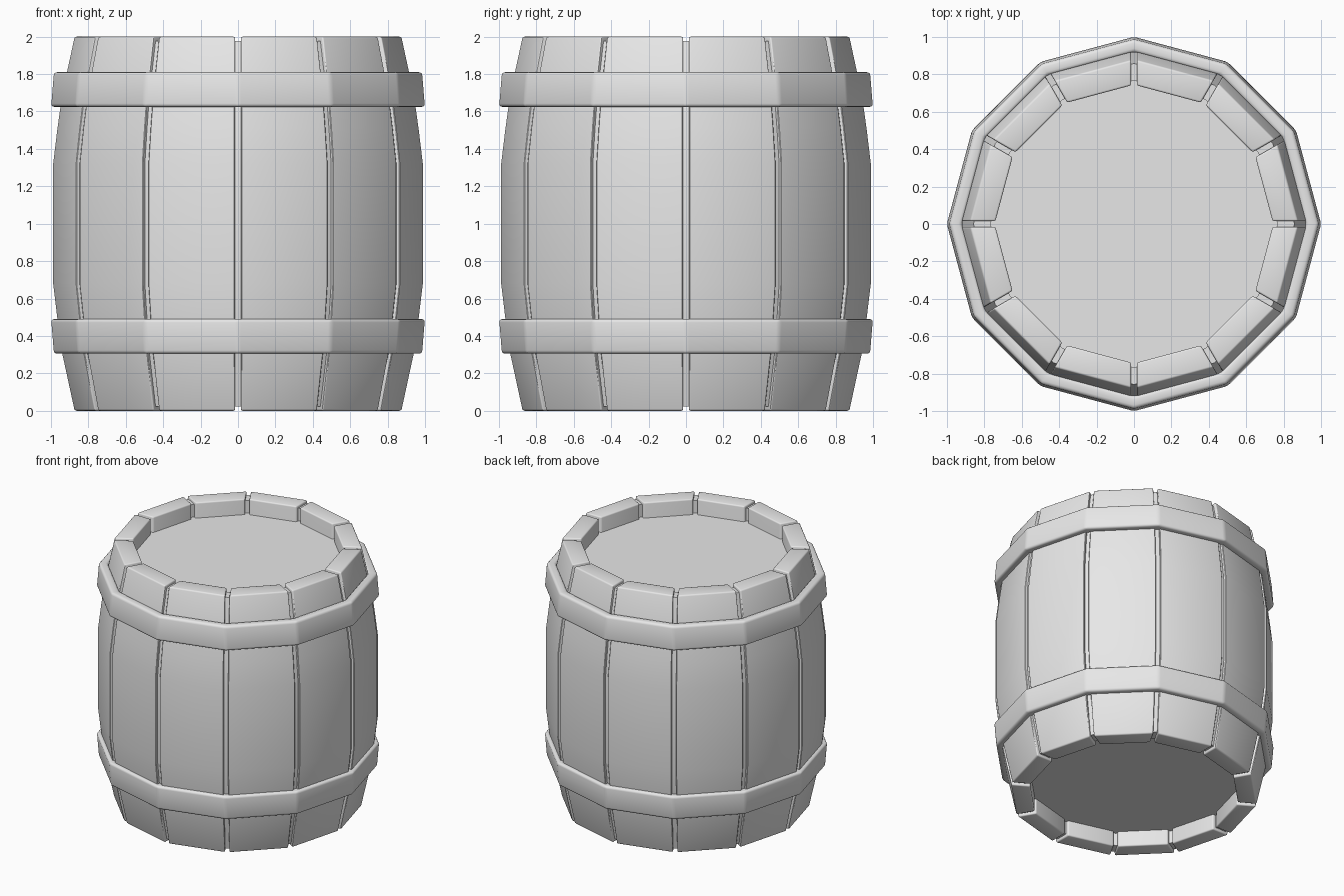
import bpy
import bmesh
from math import cos, sin, pi, radians
from mathutils import Matrix, Vector

SIDES = 12
STEP = 2 * pi / SIDES
GAP = 0.016          # half the groove between two staves
RIM_INNER = 0.745
LID_DEPTH = 0.12

old = bpy.data.objects.get("Cube")
if old:
    bpy.data.objects.remove(old, do_unlink=True)

grey = bpy.data.materials.new("plain_grey")
grey.use_nodes = True
grey.diffuse_color = (0.8, 0.8, 0.8, 1)
grey.node_tree.nodes["Principled BSDF"].inputs["Base Color"].default_value = (0.8, 0.8, 0.8, 1)


def finish(name, bm, bevel, limit):
    """Turn a bmesh into a softly bevelled, smooth shaded object."""
    bmesh.ops.remove_doubles(bm, verts=bm.verts, dist=1e-5)
    bmesh.ops.recalc_face_normals(bm, faces=bm.faces)
    mesh = bpy.data.meshes.new(name)
    bm.to_mesh(mesh)
    bm.free()
    mesh.materials.append(grey)
    obj = bpy.data.objects.new(name, mesh)
    bpy.context.collection.objects.link(obj)
    bpy.ops.object.select_all(action='DESELECT')
    bpy.context.view_layer.objects.active = obj
    obj.select_set(True)
    if bevel:
        mod = obj.modifiers.new("soft_edges", 'BEVEL')
        mod.width = bevel
        mod.segments = 3
        mod.limit_method = 'ANGLE'
        mod.angle_limit = radians(limit)
        bpy.ops.object.modifier_apply(modifier=mod.name)
    bpy.ops.object.shade_smooth_by_angle(angle=radians(35))
    return obj


def lathe(name, profile, closed, bevel=0, limit=25):
    """Spin a (radius, z) profile into a twelve-sided body."""
    bm = bmesh.new()
    verts = [bm.verts.new((r, 0, z)) for r, z in profile]
    pairs = list(zip(verts, verts[1:] + verts[:1]))
    edges = [bm.edges.new(p) for p in (pairs if closed else pairs[:-1])]
    bmesh.ops.spin(bm, geom=verts + edges, cent=(0, 0, 0), axis=(0, 0, 1),
                   angle=2 * pi, steps=SIDES, use_duplicate=False)
    return finish(name, bm, bevel, limit)


# Bulging outer profile shared by the staves and the core
outer = [(0.88, 0), (0.945, 0.3), (0.972, 0.49), (0.995, 0.68)]
outer += [(r, 2 - z) for r, z in reversed(outer)]

# Core with recessed lids, just visible at the bottom of the grooves
inset = 0.022
core = [(r - inset, min(max(z, inset), 2 - inset)) for r, z in outer]
wall = RIM_INNER + inset
core = [(0, LID_DEPTH), (wall, LID_DEPTH), (wall, inset)] + core
core += [(wall, 2 - inset), (wall, 2 - LID_DEPTH), (0, 2 - LID_DEPTH)]
lathe("core_and_lids", core, False)

# Twelve staves, each spanning one flat side
section = outer + [(RIM_INNER, 2), (RIM_INNER, 0)]
for i in range(SIDES):
    bm = bmesh.new()
    along = Vector((cos(STEP) - 1, sin(STEP), 0)).normalized() * GAP
    ends = ([], [])
    for r, z in section:
        a = Vector((r, 0, z))
        b = Vector((r * cos(STEP), r * sin(STEP), z))
        ends[0].append(bm.verts.new(a + along))
        ends[1].append(bm.verts.new(b - along))
    n = len(section)
    for k in range(n):
        j = (k + 1) % n
        bm.faces.new((ends[0][k], ends[0][j], ends[1][j], ends[1][k]))
    bm.faces.new(ends[0])
    bm.faces.new(ends[1])
    bm.transform(Matrix.Rotation(i * STEP, 4, 'Z'))
    finish(f"stave_{i + 1}", bm, 0.01, 40)

# Two hoops, leaning with the bulge and mirrored about mid height
hoop = [(0.92, 0.305), (0.987, 0.305), (1.002, 0.49), (0.93, 0.49)]
lathe("lower_hoop", hoop, True, 0.018)
lathe("upper_hoop", [(r, 2.115 - z) for r, z in hoop], True, 0.018)
